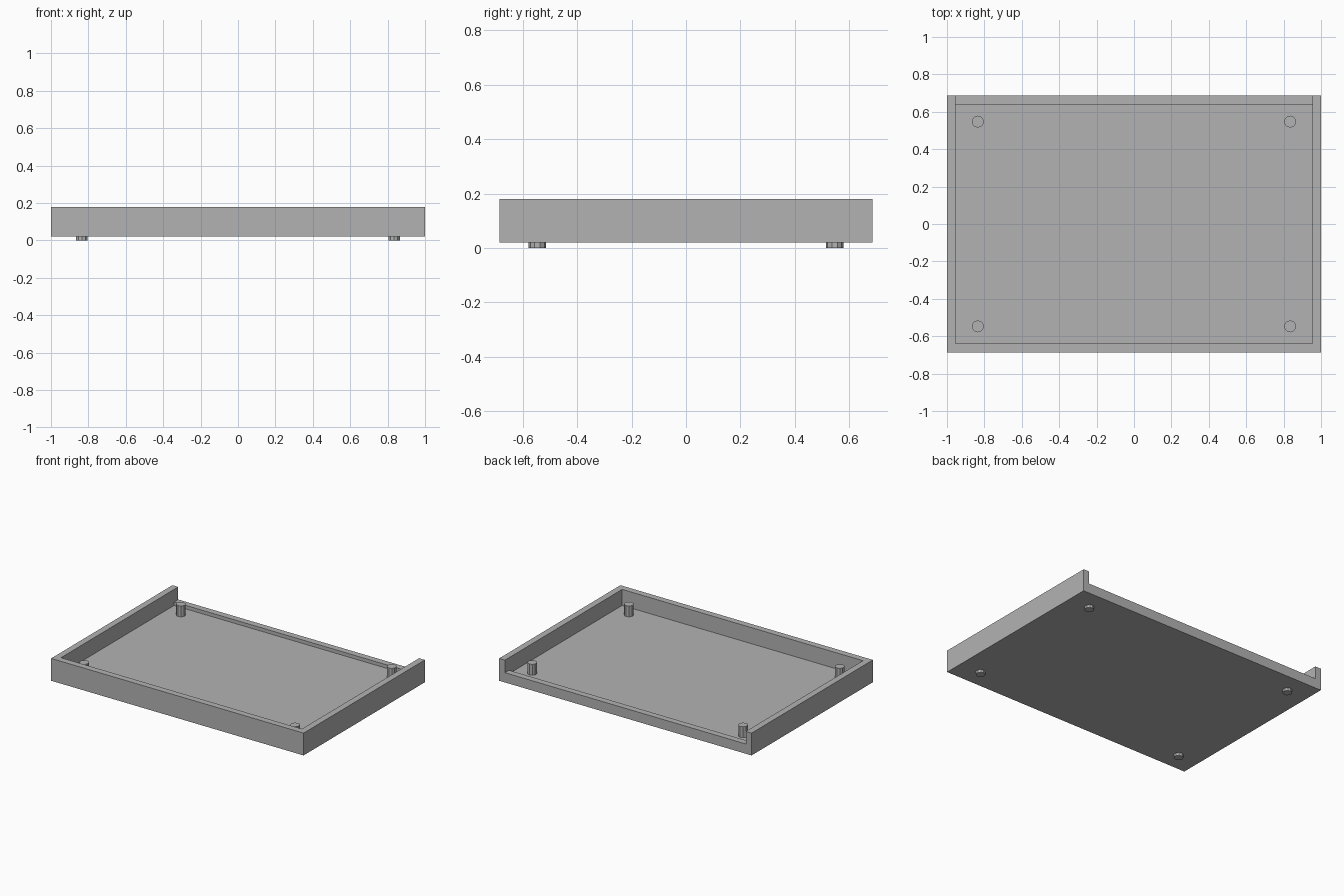
import bpy
import bmesh
import math

cube = bpy.data.objects.get("Cube")
if cube:
    bpy.data.objects.remove(cube, do_unlink=True)

HALF_X, HALF_Y, WALL = 1.0, 0.686, 0.046
BOTTOM, FLOOR, LOW_RIM, RIM = 0.02, 0.065, 0.09, 0.18

grey = bpy.data.materials.new("plain grey")
grey.use_nodes = True
colour = (0.45, 0.45, 0.45, 1)
grey.diffuse_color = colour
grey.node_tree.nodes["Principled BSDF"].inputs["Base Color"].default_value = colour


def finish(name, bm):
    bmesh.ops.recalc_face_normals(bm, faces=bm.faces)
    mesh = bpy.data.meshes.new(name)
    bm.to_mesh(mesh)
    bm.free()
    mesh.materials.append(grey)
    obj = bpy.data.objects.new(name, mesh)
    bpy.context.collection.objects.link(obj)
    return obj


def prism(name, outline, low, high):
    bm = bmesh.new()
    face = bm.faces.new([bm.verts.new((x, y, low)) for x, y in outline])
    side = bmesh.ops.extrude_face_region(bm, geom=[face])
    tops = [v for v in side["geom"] if isinstance(v, bmesh.types.BMVert)]
    bmesh.ops.translate(bm, verts=tops, vec=(0, 0, high - low))
    return finish(name, bm)


def rectangle(x, y0, y1):
    return [(-x, y0), (x, y0), (x, y1), (-x, y1)]


# Tray: solid block, hollowed inside and lowered along the back rim
tray = prism("tray", rectangle(HALF_X, -HALF_Y, HALF_Y), BOTTOM, RIM)
inner_x, inner_y = HALF_X - WALL, HALF_Y - WALL
cutters = [
    prism("hollow_cutter", rectangle(inner_x, -inner_y, inner_y), FLOOR, 0.4),
    prism("back_rim_cutter", rectangle(inner_x, 0, 1), LOW_RIM, 0.4),
]
for cutter in cutters:
    cutter.hide_render = True
    cutter.hide_viewport = True
    cut = tray.modifiers.new(cutter.name, "BOOLEAN")
    cut.operation = "DIFFERENCE"
    cut.solver = "EXACT"
    cut.object = cutter

# Corner pegs: pass through the floor and serve as feet
SIDES, RADIUS, PEG_TOP = 10, 0.032, 0.143
ring = [(RADIUS * math.sin(math.tau * i / SIDES), RADIUS * math.cos(math.tau * i / SIDES))
        for i in range(SIDES)]
for x, x_name in ((0.835, "left"), (-0.835, "right")):
    for y, y_name in ((-0.547, "front"), (0.547, "back")):
        prism(f"{y_name}_{x_name}_peg", [(x + a, y + b) for a, b in ring], 0, PEG_TOP)
